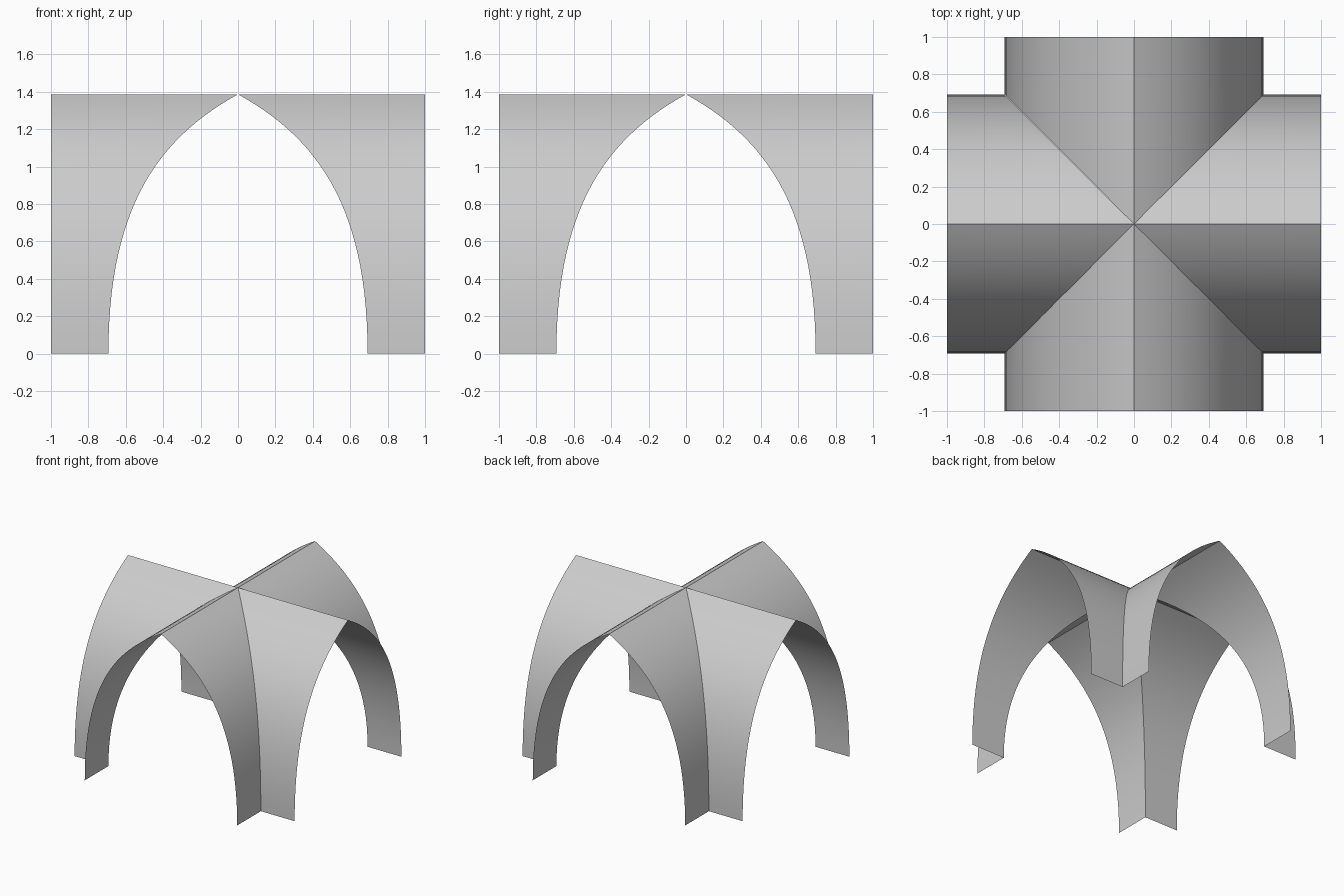
import bpy, bmesh, math
from mathutils import Vector, Matrix
from mathutils.geometry import interpolate_bezier

if "Cube" in bpy.data.objects:
    bpy.data.objects.remove(bpy.data.objects["Cube"])

HALF_LEN = 1.0
HALF_SPAN = 0.693
HEIGHT = 1.387
STEPS = 28

# Half of the pointed arch, springing point to apex
half = interpolate_bezier(Vector((HALF_SPAN, 0, 0)), Vector((HALF_SPAN, 0, 0.776)),
                          Vector((0.43, 0, 1.15)), Vector((0, 0, HEIGHT)), STEPS)
# Full arch, right foot over the apex to left foot
arch = [(p.x, p.z) for p in half] + [(-p.x, p.z) for p in reversed(half[:-1])]


def vault_arm(name, angle):
    """One barrel arm: outer arch edge swept in to the diagonal groin."""
    bm = bmesh.new()
    outer = [bm.verts.new((x, -HALF_LEN, z)) for x, z in arch]
    groin = [bm.verts.new((x, -abs(x), z)) for x, z in arch]
    for i in range(len(arch) - 1):
        bm.faces.new((outer[i], groin[i], groin[i + 1], outer[i + 1]))
    bm.transform(Matrix.Rotation(angle, 4, 'Z'))
    mesh = bpy.data.meshes.new(name)
    bm.to_mesh(mesh)
    bm.free()
    obj = bpy.data.objects.new(name, mesh)
    bpy.context.collection.objects.link(obj)
    bpy.ops.object.select_all(action='DESELECT')
    obj.select_set(True)
    bpy.context.view_layer.objects.active = obj
    bpy.ops.object.shade_smooth_by_angle(angle=math.radians(30))


# Four arms meeting in a groin vault
for i, side in enumerate(("front", "right", "back", "left")):
    vault_arm(side + "_vault_arm", i * math.pi / 2)
